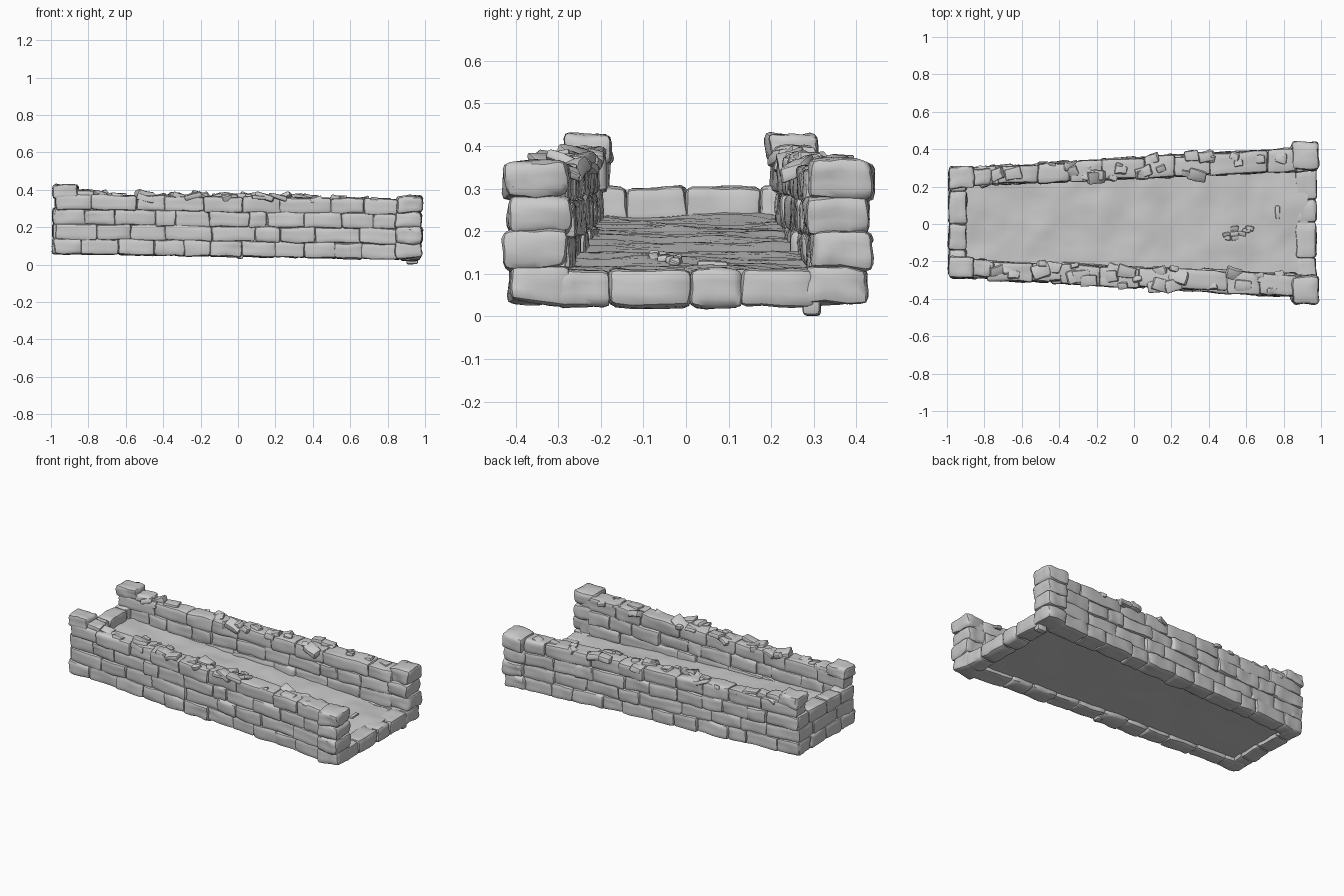
import bpy, bmesh, math, random
from mathutils import Vector, Euler, noise

random.seed(7)
if "Cube" in bpy.data.objects:
    bpy.data.objects.remove(bpy.data.objects["Cube"])

stone_grey = bpy.data.materials.new("stone grey")
stone_grey.use_nodes = True
GREY = (0.6, 0.6, 0.6, 1)
stone_grey.diffuse_color = GREY
stone_grey.node_tree.nodes["Principled BSDF"].inputs["Base Color"].default_value = GREY


def lerp(x, a, b):
    """Value running from a at the narrow end to b at the wide end."""
    return a + (b - a) * (x + 1) / 2


def bottom(x):
    return lerp(x, 0.06, 0.03)


def wall_top(x):
    return lerp(x, 0.375, 0.345)


def outer(x, side):
    return side * lerp(x, 0.285, 0.4) + 0.008


def inner(x, side):
    return side * lerp(x, 0.195, 0.283) + 0.008


def floor_top(x):
    return lerp(x, 0.245, 0.098)


def finish(bm, name, angle=38):
    mesh = bpy.data.meshes.new(name)
    bmesh.ops.recalc_face_normals(bm, faces=bm.faces[:])
    bm.to_mesh(mesh)
    bm.free()
    obj = bpy.data.objects.new(name, mesh)
    bpy.context.collection.objects.link(obj)
    mesh.materials.append(stone_grey)
    bpy.ops.object.select_all(action="DESELECT")
    obj.select_set(True)
    bpy.context.view_layer.objects.active = obj
    bpy.ops.object.shade_smooth_by_angle(angle=math.radians(angle))


def stone(bm, center, half, skew=0.0, slope=0.0, radius=0.014, rough=0.008, tilt=0.03, cuts=5):
    """Rounded, chipped block; skew follows the splayed wall, slope its falling courses."""
    block = bmesh.new()
    bmesh.ops.create_cube(block, size=2)
    bmesh.ops.subdivide_edges(block, edges=block.edges[:], cuts=cuts, use_grid_fill=True)
    turn = Euler([random.uniform(-tilt, tilt) for _ in range(3)]).to_matrix()
    seed = Vector((random.uniform(0, 50), 0, 0))
    line = 1 - 2 / (cuts + 1)
    for v in block.verts:
        q, core = Vector(), Vector()
        for i in range(3):
            r = min(radius, half[i] * 0.6)
            p = v.co[i]
            if abs(p) > line + 0.01:
                core[i] = math.copysign(half[i] - r, p)
                q[i] = math.copysign(r, p)
            else:
                core[i] = p / line * (half[i] - r)
        if q.length > 0:
            q = q.normalized() * min(radius, q.length)
        q = turn @ (core + q)
        q.y += skew * q.x
        q.z += slope * q.x
        q += Vector(center)
        q += noise.noise_vector(q * 11 + seed) * rough + noise.noise_vector(q * 32) * rough * 0.4
        v.co = q
    # Append the block to the part being built
    piece = bpy.data.meshes.new("piece")
    block.to_mesh(piece)
    block.free()
    bm.from_mesh(piece)
    bpy.data.meshes.remove(piece)


def spans(start, end, step):
    """Uneven lengths that fill a run."""
    n = max(1, round((end - start) / step))
    cuts = [start + (end - start) * (i + random.uniform(-0.25, 0.25) * (0 < i < n)) / n
            for i in range(n + 1)]
    return list(zip(cuts, cuts[1:]))


def prism(name, first, last):
    """Solid between two matching rings of corner points."""
    bm = bmesh.new()
    a, b = ([bm.verts.new(p) for p in ring] for ring in (first, last))
    for i in range(len(a)):
        j = (i + 1) % len(a)
        bm.faces.new((a[i], a[j], b[j], b[i]))
    bm.faces.new(a)
    bm.faces.new(b)
    finish(bm, name)


# Side walls: a solid core, four courses of blocks and loose rubble on top
for side, label in ((1, "back"), (-1, "front")):
    core = []
    for x in (-0.97, 0.94):
        lo, hi = bottom(x) + 0.01, wall_top(x) - 0.02
        yo, yi = outer(x, side) - side * 0.015, inner(x, side) + side * 0.012
        core.append([(x, yo, lo), (x, yi, lo), (x, yi, hi), (x, yo, hi)])
    prism(label + "_wall_core", *core)

    bm = bmesh.new()
    skew = side * 0.05
    for row in range(4):
        for x0, x1 in spans(-0.985 + 0.01 * (row % 2), 0.87, 0.175 + 0.03 * (row % 2)):
            x = (x0 + x1) / 2
            height = (wall_top(x) - bottom(x)) / 4
            z = bottom(x) + height * (row + 0.5)
            yo = outer(x, side) + side * random.uniform(-0.006, 0.01)
            yi = inner(x, side) - side * random.uniform(-0.004, 0.008)
            stone(bm, (x, (yo + yi) / 2, z),
                  ((x1 - x0) / 2 + 0.002, abs(yo - yi) / 2, height / 2 + 0.003),
                  skew, -0.015)
    finish(bm, label + "_wall_blocks")

    bm = bmesh.new()
    for i in range(34):
        x = random.uniform(-0.82, 0.84)
        size = random.uniform(0.014, 0.036)
        across = random.uniform(0.05, 1.05)
        y = outer(x, side) + (inner(x, side) - outer(x, side)) * across
        stone(bm, (x, y, wall_top(x) + random.uniform(-0.012, 0.004)),
              (size * 1.4, size, random.uniform(0.01, 0.02)),
              radius=0.008, rough=0.012, tilt=0.35, cuts=3)
    finish(bm, label + "_wall_rubble", 30)

    # Raised cap stones at the narrow end
    bm = bmesh.new()
    y = (outer(-0.92, side) + inner(-0.92, side)) / 2
    stone(bm, (-0.925, y - side * 0.004, 0.393), (0.07, 0.056, 0.036), skew, rough=0.012)
    stone(bm, (-0.82, y, 0.375), (0.055, 0.045, 0.024), skew, rough=0.012)
    finish(bm, label + "_cap_stones")

    # Thick end post at the wide end, with staggered courses
    bm = bmesh.new()
    for row in range(4):
        shift = 0.012 * (row % 2)
        stone(bm, (0.91 + shift / 2, side * (0.348 + shift) + 0.006, 0.075 + 0.082 * row),
              (0.07, 0.073, 0.045), rough=0.011, radius=0.018)
    finish(bm, label + "_end_post")

# Tall cross wall at the narrow end, three courses
bm = bmesh.new()
for row in range(3):
    for y0, y1 in spans(-0.272, 0.288, 0.14 + 0.03 * (row % 2)):
        stone(bm, (-0.943, (y0 + y1) / 2, 0.1 + 0.08 * row),
              (0.047, (y1 - y0) / 2 + 0.002, 0.043))
finish(bm, "narrow_end_wall")

# Low kerb at the wide end
bm = bmesh.new()
for y0, y1 in ((-0.3, -0.18), (-0.18, 0.01), (0.01, 0.13), (0.13, 0.3)):
    stone(bm, (0.92, (y0 + y1) / 2, 0.067), (0.055, (y1 - y0) / 2 + 0.002, 0.044), radius=0.018)
finish(bm, "wide_end_kerb")

# Loose chips hanging under the base
bm = bmesh.new()
stone(bm, (0.93, 0.295, 0.025), (0.03, 0.022, 0.022), radius=0.01, rough=0.004, cuts=3)
stone(bm, (0.01, -0.3, 0.044), (0.018, 0.02, 0.014), radius=0.008, rough=0.004, cuts=3)
finish(bm, "base_chips")

# Sloping floor: uneven surface with a smooth, slightly recessed underside
bm = bmesh.new()
bmesh.ops.create_grid(bm, x_segments=56, y_segments=18, size=1)
for v in bm.verts:
    x = v.co.x * 0.93
    v.co = (x, v.co.y * lerp(x, 0.23, 0.31) + 0.008, 0)
under = bmesh.ops.extrude_face_region(bm, geom=bm.faces[:], use_keep_orig=True)["geom"]
under_verts = {g for g in under if isinstance(g, bmesh.types.BMVert)}
for v in bm.verts:
    x, y, z = v.co
    if v in under_verts:
        v.co.z = bottom(x) + 0.022 + noise.noise(Vector((x, y, 9)) * 5) * 0.004
    else:
        v.co.z = (floor_top(x) + noise.noise(Vector((x * 7, y * 5, 0))) * 0.012
                  + noise.noise(Vector((x * 20, y * 14, 3))) * 0.006)
finish(bm, "sloping_floor", 45)

# Fallen fragments on the floor
bm = bmesh.new()
for i in range(9):
    x, y = random.uniform(0.48, 0.62), random.uniform(-0.1, 0.0)
    stone(bm, (x, y, floor_top(x) + 0.004), (0.022, 0.012, 0.009),
          radius=0.006, rough=0.008, tilt=0.4, cuts=3)
stone(bm, (0.77, 0.06, floor_top(0.77) + 0.004), (0.012, 0.035, 0.012), radius=0.006, cuts=3)
finish(bm, "floor_fragments", 30)
